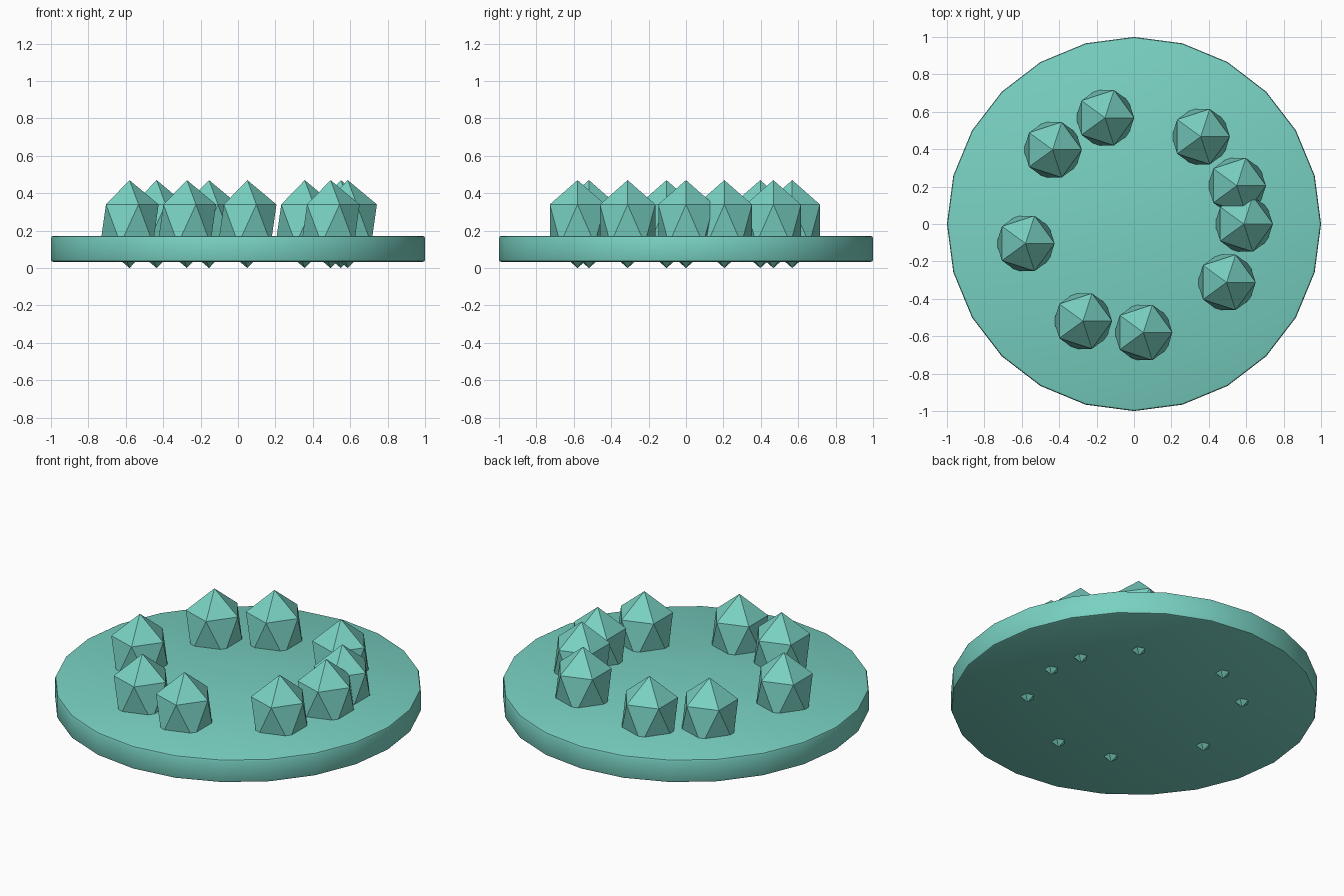
import bpy
from math import radians

if "Cube" in bpy.data.objects:
    bpy.data.objects.remove(bpy.data.objects["Cube"])

teal = bpy.data.materials.new("soft_teal")
teal.diffuse_color = (0.19, 0.64, 0.54, 1)
teal.use_nodes = True
teal.node_tree.nodes["Principled BSDF"].inputs["Base Color"].default_value = teal.diffuse_color

# Round base plate: 24 sides with a softly rounded rim
Z0, Z1 = 0.033, 0.172
bpy.ops.mesh.primitive_cylinder_add(vertices=24, radius=1, depth=Z1 - Z0,
                                    location=(0, 0, (Z0 + Z1) / 2),
                                    rotation=(0, 0, 0))
plate = bpy.context.object
plate.name = "base_plate"
plate.data.materials.append(teal)
bevel = plate.modifiers.new("rim_bevel", 'BEVEL')
bevel.width = 0.012
bevel.segments = 2
bevel.limit_method = 'ANGLE'
bevel.angle_limit = radians(40)
bpy.ops.object.modifier_apply(modifier="rim_bevel")
bpy.ops.object.shade_smooth_by_angle(angle=radians(40))

# Ring of stretched icosahedron gems sunk through the plate
GEMS = [(0.05, -0.58), (0.495, -0.312), (0.587, 0.0), (0.55, 0.205),
        (0.357, 0.467), (-0.155, 0.568), (-0.435, 0.397),
        (-0.58, -0.104), (-0.273, -0.519)]
HALF_HEIGHT = 0.235
for i, (x, y) in enumerate(GEMS, 1):
    bpy.ops.mesh.primitive_ico_sphere_add(subdivisions=1, radius=1,
                                          location=(x, y, HALF_HEIGHT))
    gem = bpy.context.object
    gem.name = f"gem_{i}"
    gem.scale = (0.174, 0.174, HALF_HEIGHT)
    gem.data.materials.append(teal)
    bpy.ops.object.shade_flat()
